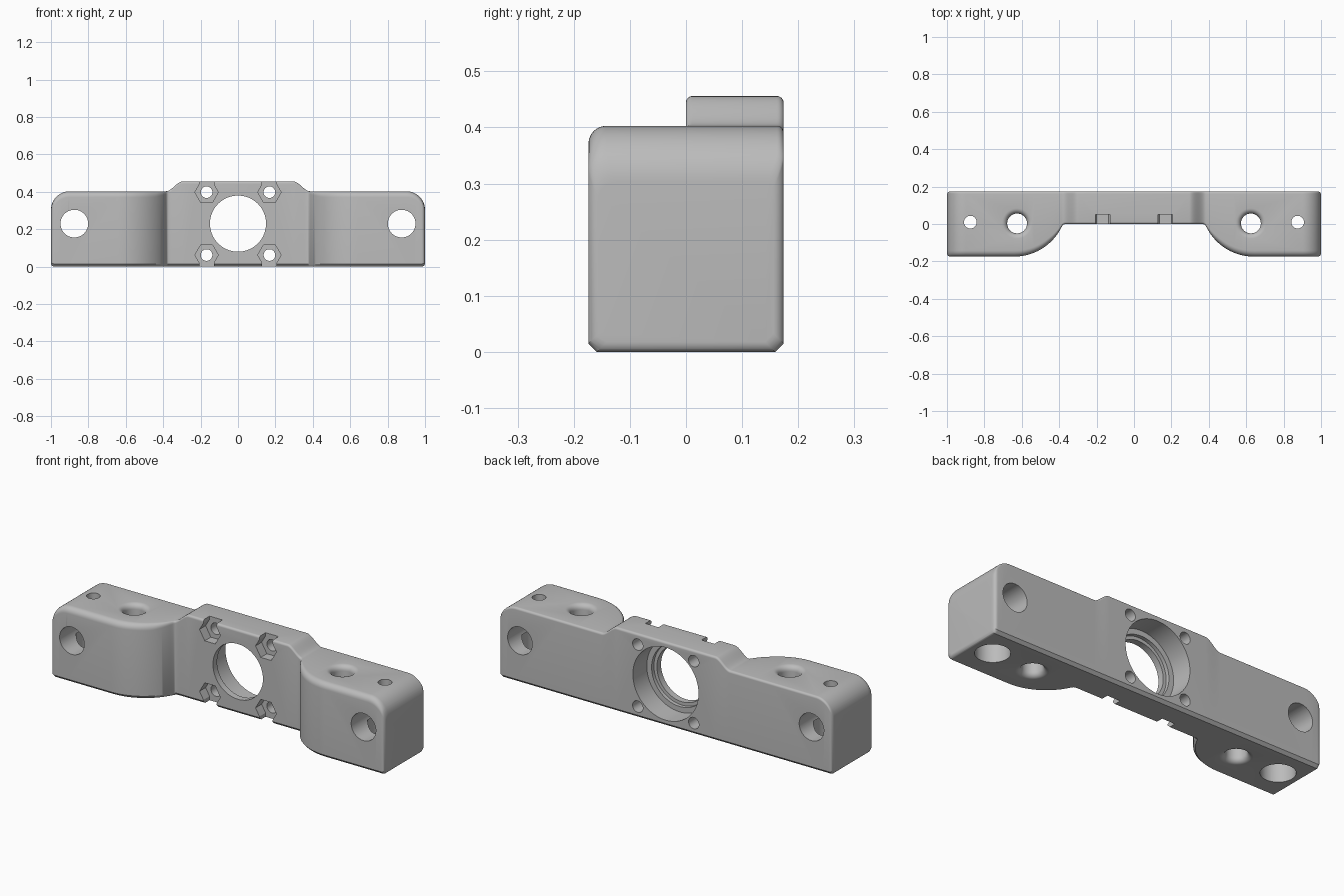
import bpy, bmesh
from math import sin, cos, pi, sqrt
from mathutils import Matrix

cube = bpy.data.objects.get("Cube")
if cube:
    bpy.data.objects.remove(cube, do_unlink=True)

grey = bpy.data.materials.new("light_grey")
grey.use_nodes = True
tone = (0.5, 0.5, 0.5, 1)
grey.diffuse_color = tone
grey.node_tree.nodes["Principled BSDF"].inputs["Base Color"].default_value = tone

MID_Z, TOP, RAISED, HALF_Y = 0.23, 0.403, 0.456, 0.174
CHAMFER, END_R, CORNER_R = 0.015, 0.018, 0.1


def make(name, bm):
    bmesh.ops.recalc_face_normals(bm, faces=bm.faces)
    mesh = bpy.data.meshes.new(name)
    bm.to_mesh(mesh)
    bm.free()
    obj = bpy.data.objects.new(name, mesh)
    bpy.context.collection.objects.link(obj)
    mesh.materials.append(grey)
    return obj


def loft(name, rings):
    """Skin a list of equal closed rings and cap both ends."""
    bm = bmesh.new()
    rows = [[bm.verts.new(p) for p in ring] for ring in rings]
    n = len(rows[0])
    for a, b in zip(rows, rows[1:]):
        for i in range(n):
            bm.faces.new((a[i], a[(i + 1) % n], b[(i + 1) % n], b[i]))
    bm.faces.new(rows[0])
    bm.faces.new(rows[-1])
    return make(name, bm)


# Outline of the body along its length
def front_y(x):
    if x >= 0.64:
        return -HALF_Y
    depth = sqrt(max(0.28 ** 2 - (0.64 - x) ** 2, 0)) - 0.106
    return -0.5 * (depth + sqrt(depth ** 2 + 0.012 ** 2))


def top_z(x):
    t = min(max((x - 0.295) / 0.09, 0), 1)
    z = RAISED + (TOP - RAISED) * t * t * (3 - 2 * t)
    d = max(x - (1 - CORNER_R), 0)
    return z - CORNER_R + sqrt(max(CORNER_R ** 2 - d * d, 0))


def section(x):
    ax = abs(x)
    d = max(ax - (1 - END_R), 0)
    inset = END_R - sqrt(max(END_R ** 2 - d * d, 0))
    yf, yb, zt, zb = front_y(ax) + inset, HALF_Y - inset, top_z(ax), inset
    rf = 0.012 + 0.02 * min(1, -front_y(ax) / 0.1)
    rb, c = 0.012, CHAMFER
    pts = [(yf, zb + c), (yf + c, zb), (yb - c, zb), (yb, zb + c)]
    for cy, r, start in ((yb - rb, rb, 0), (yf + rf, rf, pi / 2)):
        for i in range(7):
            a = start + i * pi / 12
            pts.append((cy + r * cos(a), zt - r + r * sin(a)))
    return [(x, y, z) for y, z in pts]


def span(a, b, n):
    return [a + (b - a) * i / n for i in range(n)]


half = span(0.295, 0.35, 8) + span(0.35, 0.43, 16)
half += [0.64 - 0.21 * cos(i * pi / 24) for i in range(12)] + [0.64]
half += [1 - CORNER_R + CORNER_R * sin(i * pi / 32) for i in range(13)]
half += [1 - END_R + END_R * sin(i * pi / 12) for i in range(1, 7)]
half = sorted(set(round(x, 5) for x in half))
body = loft("bracket_body", [section(x) for x in [-x for x in reversed(half)] + half])


# Cutters
def lathe(profile, x, y, z, along_y=False, sides=64, slot=0):
    """Turned cutter from (radius, height) pairs; along_y points heights at +y."""
    m = Matrix.Translation((x, y, z))
    if along_y:
        m = m @ Matrix.Rotation(-pi / 2, 4, 'X')
    return loft("hole_cutter", [
        [m @ Matrix.Rotation(2 * pi * i / sides, 4, 'Z') @ Matrix.Translation((r, 0, h)).translation
         for i in range(sides)] for r, h in profile])


def box(x, y, z, sx, sy, sz):
    bm = bmesh.new()
    bmesh.ops.create_cube(bm, size=1, matrix=Matrix.Translation((x, y, z)) @ Matrix.Diagonal((sx, sy, sz, 1)))
    return make("slot_cutter", bm)


cutters = []
# Central bearing seat, stepped from the back
cutters.append(lathe([(0.15, -0.1), (0.15, 0.035), (0.168, 0.035), (0.168, 0.055),
                      (0.197, 0.055), (0.197, 0.3)], 0, 0, MID_Z, True, 96))
for s in (-1, 1):
    # Cross holes through the ends
    cutters.append(lathe([(0.074, -0.3), (0.074, 0.3)], s * 0.875, 0, MID_Z, True))
    # Vertical holes with rounded mouths
    r, f = 0.053, 0.028
    mouth = [(r + f - f * cos(i * pi / 12), f * sin(i * pi / 12)) for i in range(7)]
    upper = [(a, TOP - f + h) for a, h in mouth] + [(r + f, 0.6)]
    lower = [(r + f, -0.1)] + [(a, f - h) for a, h in reversed(mouth)]
    cutters.append(lathe(lower + upper, s * 0.625, 0.003, 0))
    # Stepped vertical holes at the ends
    cutters.append(lathe([(0.085, -0.1), (0.085, 0.2), (0.034, 0.2), (0.034, 0.6)], s * 0.875, 0.01, 0))
    # Screw holes with hexagonal nut pockets open to the nearest edge
    for v in (-1, 1):
        x, z = s * 0.168, MID_Z + v * 0.168
        cutters.append(lathe([(0.031, -0.1), (0.031, 0.3)], x, 0, z, True, 32))
        cutters.append(lathe([(0.0625, -0.1), (0.0625, 0.052)], x, 0, z, True, 6))
        cutters.append(box(x, -0.024, z + v * 0.08, 0.078, 0.152, 0.1))

for cutter in cutters:
    mod = body.modifiers.new("hole", 'BOOLEAN')
    mod.operation, mod.solver, mod.object = 'DIFFERENCE', 'EXACT', cutter
    bpy.context.view_layer.objects.active = body
    bpy.ops.object.modifier_apply(modifier=mod.name)
    bpy.data.objects.remove(cutter, do_unlink=True)

bpy.ops.object.select_all(action='DESELECT')
body.select_set(True)
bpy.context.view_layer.objects.active = body
bpy.ops.object.shade_smooth_by_angle(angle=pi / 6)
